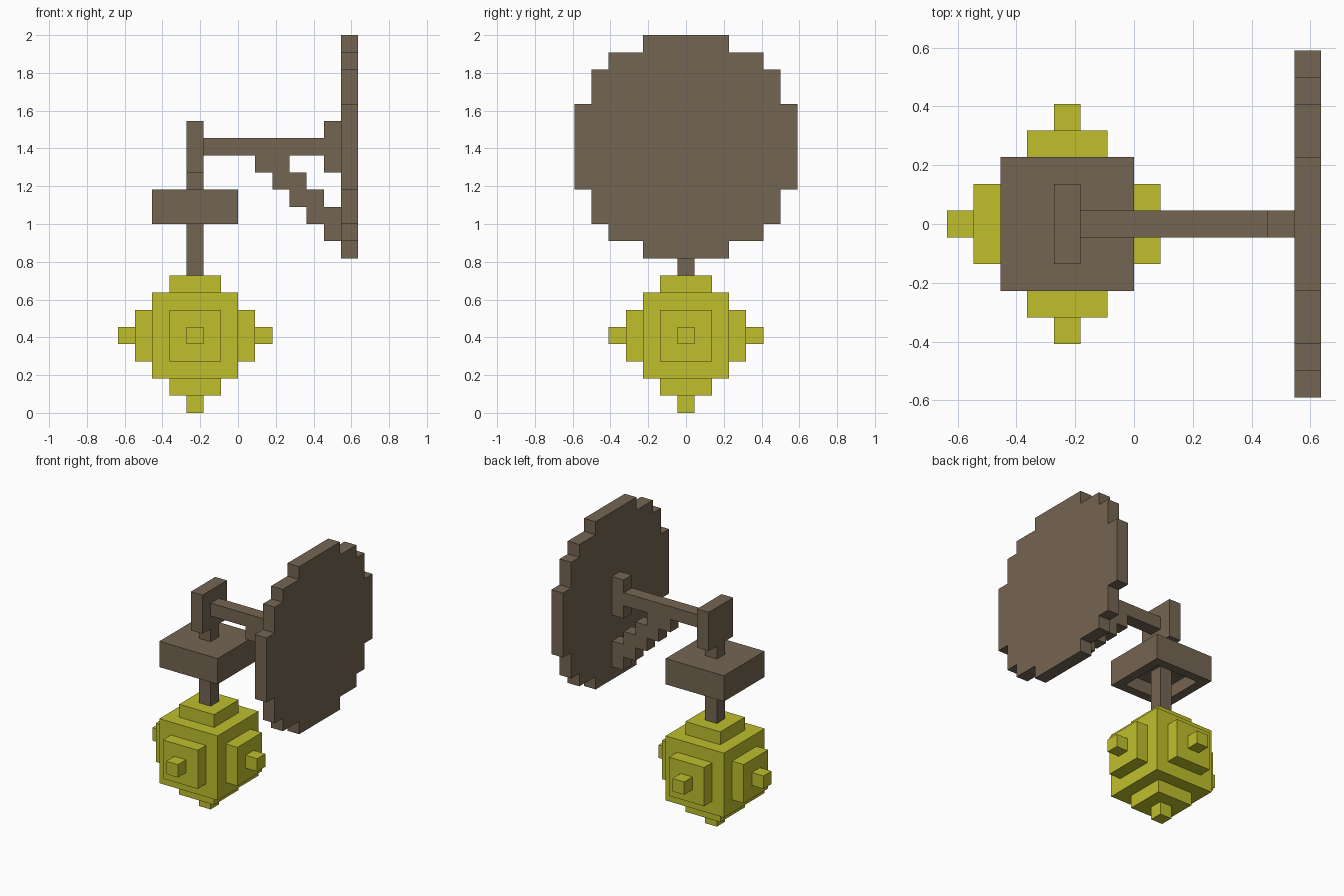
import bpy
import bmesh
from mathutils import Vector

if "Cube" in bpy.data.objects:
    bpy.data.objects.remove(bpy.data.objects["Cube"])

U = 2 / 22  # one block; all sizes below are in blocks


def make_material(name, rgb):
    mat = bpy.data.materials.new(name)
    mat.use_nodes = True
    mat.diffuse_color = (*rgb, 1)
    mat.node_tree.nodes["Principled BSDF"].inputs["Base Color"].default_value = (*rgb, 1)
    return mat


brown = make_material("weathered brown", (0.175, 0.130, 0.084))
yellow = make_material("lamp yellow", (0.523, 0.523, 0.027))


def finish(name, bm, mat):
    bmesh.ops.recalc_face_normals(bm, faces=bm.faces)
    bmesh.ops.scale(bm, vec=(U, U, U), verts=bm.verts)
    mesh = bpy.data.meshes.new(name)
    bm.to_mesh(mesh)
    bm.free()
    mesh.materials.append(mat)
    obj = bpy.data.objects.new(name, mesh)
    bpy.context.collection.objects.link(obj)
    return obj


def add_box(bm, x, y, z):
    """Box from (low, high) ranges."""
    verts = bmesh.ops.create_cube(bm, size=1)["verts"]
    for v in verts:
        v.co = Vector([(r[0] + r[1]) / 2 + c * (r[1] - r[0]) for r, c in zip((x, y, z), v.co)])
    return verts


def box(name, x, y, z, mat):
    bm = bmesh.new()
    add_box(bm, x, y, z)
    return finish(name, bm, mat)


def extrusion(name, points, depth, mat):
    """Extrude a closed outline of 3D points along the depth vector."""
    bm = bmesh.new()
    face = bm.faces.new([bm.verts.new(p) for p in points])
    new = bmesh.ops.extrude_face_region(bm, geom=[face])["geom"]
    bmesh.ops.translate(bm, vec=depth, verts=[g for g in new if isinstance(g, bmesh.types.BMVert)])
    return finish(name, bm, mat)


# Wall disc: stepped outline, one side mirrored to the other
rows = [(9, 2.5), (10, 4.5), (11, 5.5), (13, 6.5), (18, 5.5), (20, 4.5), (21, 2.5)]
tops = [r[0] for r in rows[1:]] + [22]
side = []
for (low, half), high in zip(rows, tops):
    side += [(half, low), (half, high)]
outline = side + [(-y, z) for y, z in reversed(side)]
extrusion("wall_disc", [(6, y, z) for y, z in outline], (1, 0, 0), brown)

# Bracket against the disc, horizontal arm and hanging block
thin = (-0.5, 0.5)
box("wall_bracket", (5, 6), thin, (14, 17), brown)
box("arm", (-2, 5), thin, (15, 16), brown)
box("hanger_block", (-3, -2), (-1.5, 1.5), (14, 17), brown)

# Diagonal brace: staircase outline under the arm
lower, upper = [(1, 15)], [(6, 12)]
for i in range(5):
    lower += [(1 + i, 14 - i), (2 + i, 14 - i)]
for i in range(3):
    upper += [(5 - i, 12 + i), (5 - i, 13 + i)]
extrusion("diagonal_brace", [(x, -0.5, z) for x, z in lower + upper], (0, 1, 0), brown)

# Shade: square cap hollowed out from below
bm = bmesh.new()
add_box(bm, (-5, 0), (-2.5, 2.5), (11, 13))
bm.normal_update()
bottom = min(bm.faces, key=lambda f: f.calc_center_median().z)
bmesh.ops.inset_individual(bm, faces=[bottom], thickness=1)
new = bmesh.ops.extrude_face_region(bm, geom=[bottom])["geom"]
bmesh.ops.translate(bm, vec=(0, 0, 1), verts=[g for g in new if isinstance(g, bmesh.types.BMVert)])
if bottom.is_valid:
    bmesh.ops.delete(bm, geom=[bottom], context="FACES_ONLY")
finish("lamp_shade", bm, brown)

# Rod above and below the shade
box("upper_rod", (-3, -2), thin, (13, 14), brown)
box("lower_rod", (-3, -2), thin, (8, 12), brown)

# Lantern: cube core with a stepped plate and a stud on every side
center = (-2.5, 0, 4.5)


def around(halves):
    return [(c - h, c + h) for c, h in zip(center, halves)]


box("lantern_core", *around((2.5, 2.5, 2.5)), yellow)
for axis, label in enumerate(("side", "front_back", "top_bottom")):
    plate = [1.5] * 3
    plate[axis] = 3.5
    box(f"lantern_plates_{label}", *around(plate), yellow)
    stud = [0.5] * 3
    stud[axis] = 4.5
    ranges = around(stud)
    if axis == 2:  # the rod takes the place of the top stud
        ranges[2] = (0, 4.5)
    box(f"lantern_studs_{label}", *ranges, yellow)
